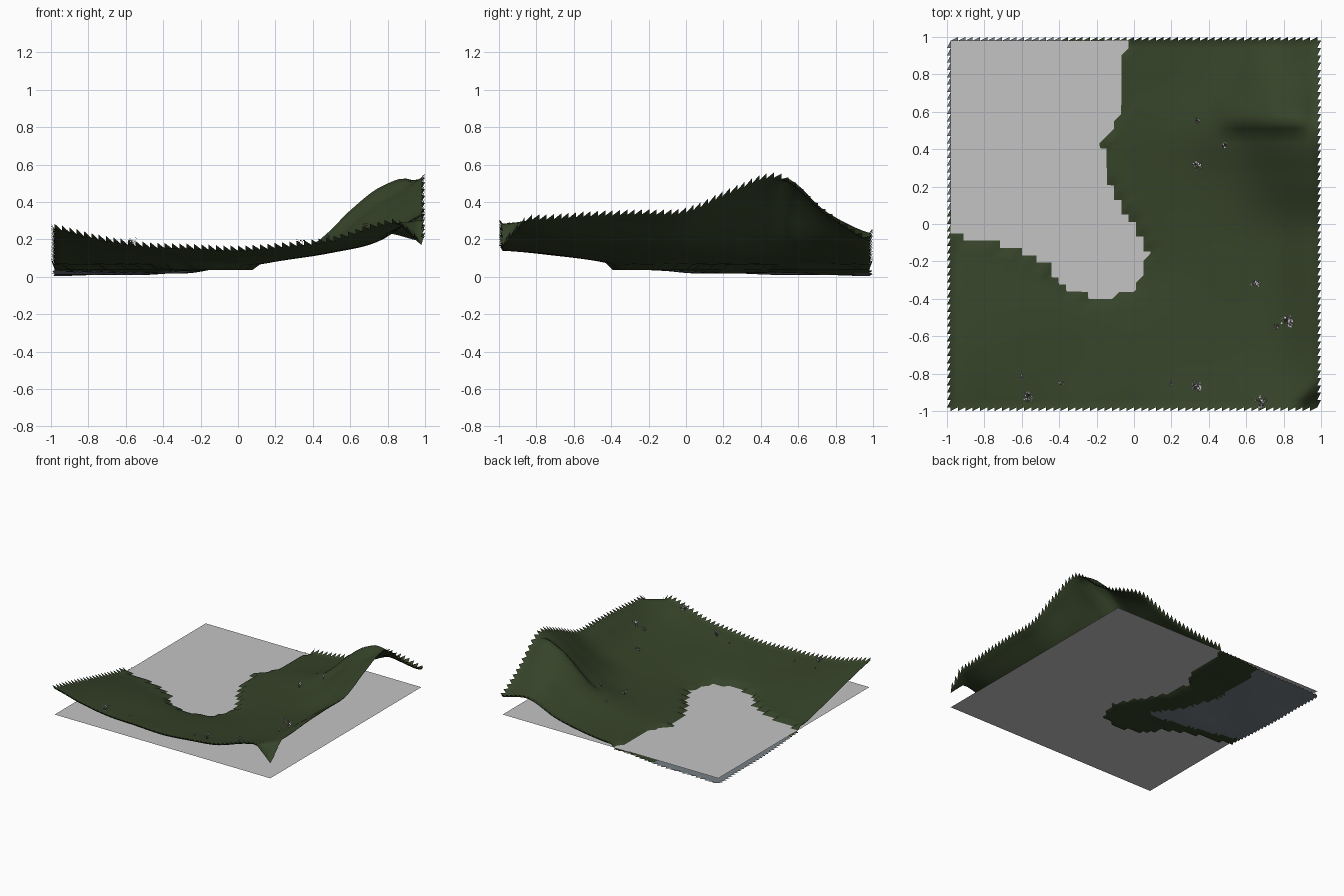
import bpy, bmesh, math, random
from mathutils import Vector

random.seed(4)
cube = bpy.data.objects.get("Cube")
if cube:
    bpy.data.objects.remove(cube, do_unlink=True)


def material(name, r, g, b):
    m = bpy.data.materials.new(name)
    m.use_nodes = True
    m.diffuse_color = (r, g, b, 1)
    m.node_tree.nodes["Principled BSDF"].inputs["Base Color"].default_value = (r, g, b, 1)
    return m


GRASS = material("grass green", .036, .056, .022)
WATER = material("water grey", .55, .55, .55)
BED = material("lake bed slate", .18, .21, .23)
PALE = material("pale petal", .62, .6, .62)
MAUVE = material("mauve stem", .2, .17, .2)

HALF = .98          # half width of the ground without its fringe
CELLS = 50
WATER_Z = .045

# Coarse heights in hundredths, front row first, left to right in x
RELIEF = [
    [26, 20, 16, 15, 14, 16, 19, 27, 31],
    [21, 17, 14, 12, 12, 13, 16, 22, 31],
    [15, 13, 11, 9, 9, 11, 14, 20, 33],
    [9, 8, 6, 4, 5, 9, 13, 19, 34],
    [4, 3, 2, 3, 6, 9, 13, 20, 35],
    [2, 2, 2, 2, 7, 10, 16, 30, 46],
    [1, 1, 2, 3, 8, 12, 23, 43, 53],
    [1, 1, 1, 3, 7, 10, 18, 33, 33],
    [0, 1, 1, 3, 6, 9, 14, 23, 18],
]
SHORE = [(-1.1, -.04), (-.7, -.12), (-.5, -.2), (-.35, -.37), (-.15, -.41), (0, -.37),
         (.06, -.25), (.08, -.15), (.03, -.02), (-.06, .1), (-.15, .28), (-.16, .45),
         (-.08, .56), (-.06, .8), (0, 1.1), (-1.1, 1.1)]
DEEP = [(-.2, -.09), (-.33, .16), (-.45, .43), (-.43, .8), (-.36, 1.1),
        (-1.1, 1.1), (-1.1, .09), (-.8, .02)]


def inside(poly, x, y):
    hit = False
    for (ax, ay), (bx, by) in zip(poly, poly[1:] + poly[:1]):
        if (ay > y) != (by > y) and x < ax + (y - ay) * (bx - ax) / (by - ay):
            hit = not hit
    return hit


def spline(values, t):
    last = len(values) - 1
    t = min(max(t, 0), last)
    i = min(int(t), last - 1)
    f = t - i
    a, b, c, d = (values[min(max(i + k, 0), last)] for k in (-1, 0, 1, 2))
    return b + .5 * f * (c - a + f * (2 * a - 5 * b + 4 * c - d + f * (3 * (b - c) + d - a)))


def clamp(v):
    return min(max(v, 0), 1)


def height(x, y):
    rows = [spline(row, (x + 1) * 4) for row in RELIEF]
    z = spline(rows, (y + 1) * 4) / 100
    # steep step along the ridge
    reach = clamp((x - .42) / .15) * clamp((.98 - x) / .1)
    if y > .55:
        step = math.exp(-((y - .55) / .14) ** 2)
    elif y > .47:
        step = -.6 + 1.6 * (y - .47) / .08
    else:
        step = -.6 * math.exp(-((y - .47) / .14) ** 2)
    z += .05 * reach * step
    # front corner falls away
    z -= .15 * clamp((x - y - 1.83) / .14)
    # low bank at the shore
    if inside(SHORE, x, y):
        return max(min(z, .037), .005)
    return max(z, .066)


def finish(name, bm, mats, smooth=False):
    mesh = bpy.data.meshes.new(name)
    bm.to_mesh(mesh)
    bm.free()
    for m in mats:
        mesh.materials.append(m)
    ob = bpy.data.objects.new(name, mesh)
    bpy.context.collection.objects.link(ob)
    if smooth:
        mesh.shade_smooth()
    return ob


# Terrain sheet
bm = bmesh.new()
coord = [-HALF + 2 * HALF * i / CELLS for i in range(CELLS + 1)]
grid = [[bm.verts.new((x, y, height(x, y))) for x in coord] for y in coord]
for j in range(CELLS):
    for i in range(CELLS):
        a, b = grid[j][i], grid[j][i + 1]
        c, d = grid[j + 1][i + 1], grid[j + 1][i]
        bm.faces.new((a, b, c))
        bm.faces.new((a, c, d))


# Saw-tooth fringe around the sheet
def tooth(base, tip, x, y):
    z = tip.co.z + (.028 if tip.co.z > WATER_Z else 0)
    bm.faces.new((base, tip, bm.verts.new((x, y, z))))


for k in range(CELLS):
    tooth(grid[k][-1], grid[k + 1][-1], 1, coord[k + 1])
    tooth(grid[k + 1][0], grid[k][0], -1, coord[k])
    tooth(grid[0][k + 1], grid[0][k], coord[k], -1)
    tooth(grid[-1][k], grid[-1][k + 1], coord[k + 1], 1)
bm.normal_update()
for f in bm.faces:
    if f.normal.z < 0:
        f.normal_flip()
    centre = f.calc_center_median()
    f.material_index = int(inside(DEEP, centre.x, centre.y))
finish("terrain", bm, [GRASS, BED], smooth=True)

# Water sheet
bm = bmesh.new()
bm.faces.new([bm.verts.new((sx * HALF, sy * HALF, WATER_Z))
              for sx, sy in ((-1, -1), (1, -1), (1, 1), (-1, 1))])
finish("water", bm, [WATER])


# Flower tufts: leaning stems, each with a small petal
def tuft(name, x, y, size):
    bm = bmesh.new()
    root = Vector((x, y, height(x, y)))
    for k in range(18):
        turn = random.uniform(0, math.tau)
        out = Vector((math.cos(turn), math.sin(turn), 0))
        side = Vector((-out.y, out.x, 0))
        tip = root + out * size * random.uniform(.2, .9)
        tip.z += size * random.uniform(.4, 1.3)
        stem = bm.faces.new([bm.verts.new(p) for p in
                             (root - side * size * .04, root + side * size * .04, tip)])
        stem.material_index = 1
        w = size * random.uniform(.15, .28)
        lift = Vector((0, 0, w * random.uniform(-.6, .6)))
        petal = bm.faces.new([bm.verts.new(p) for p in
                              (tip - out * w - lift, tip + side * w,
                               tip + out * w + lift, tip - side * w)])
        petal.material_index = int(k % 3 == 0)
    finish(name, bm, [PALE, MAUVE])


TUFTS = [(.34, .31, .03), (.65, -.32, .03), (.82, -.52, .04), (.76, -.55, .02),
         (.33, -.87, .035), (.68, -.95, .035), (-.56, -.92, .035), (-.39, -.85, .015),
         (.2, -.85, .015), (.48, .42, .02), (.34, .55, .018), (-.6, -.82, .015)]
for n, (x, y, size) in enumerate(TUFTS):
    tuft(f"flower_tuft_{n + 1}", x, y, size)
